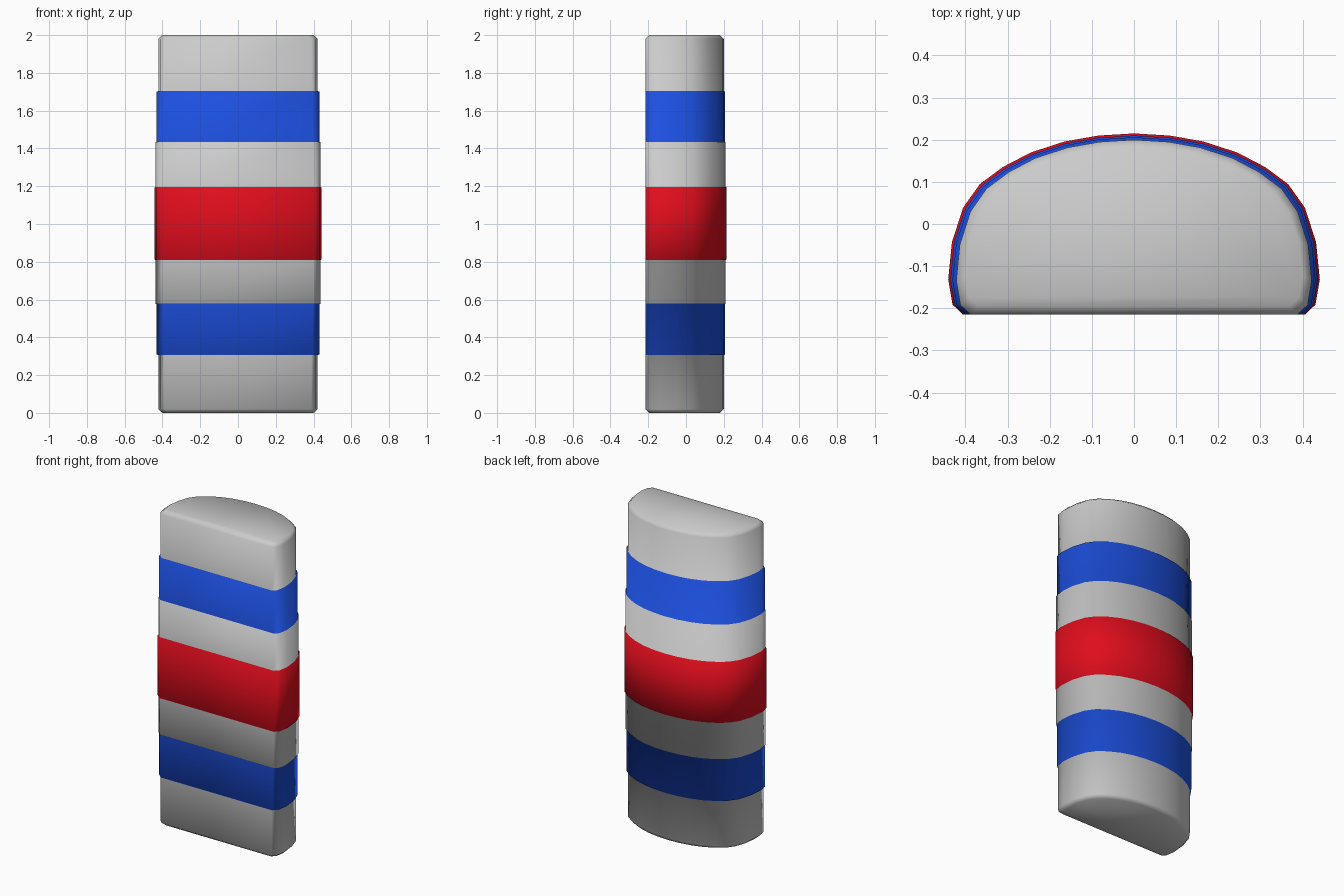
import bpy, bmesh

if "Cube" in bpy.data.objects:
    bpy.data.objects.remove(bpy.data.objects["Cube"])

# Half of the D-shaped cross-section at unit width and unit depth (0 = flat front, 1 = back)
HALF = [(0.92, 0.0), (0.977, 0.055), (1.0, 0.195), (0.98, 0.40), (0.92, 0.59), (0.83, 0.72),
        (0.705, 0.815), (0.555, 0.895), (0.375, 0.955), (0.193, 0.988)]
SECTION = HALF + [(0.0, 1.0)] + [(-x, y) for x, y in reversed(HALF)]

# Stacked segments: bottom z, top z, half width, back y, material slot
SEGMENTS = [(0.02, 0.306, 0.422, 0.200, 0),
            (0.310, 0.576, 0.431, 0.206, 1),
            (0.578, 0.809, 0.436, 0.210, 0),
            (0.812, 1.194, 0.441, 0.215, 2),
            (1.197, 1.434, 0.436, 0.210, 0),
            (1.436, 1.700, 0.431, 0.206, 1),
            (1.704, 1.98, 0.422, 0.200, 0)]
FRONT = -0.215


def material(name, color):
    m = bpy.data.materials.new(name)
    m.diffuse_color = color
    m.use_nodes = True
    m.node_tree.nodes["Principled BSDF"].inputs["Base Color"].default_value = m.diffuse_color
    return m


bm = bmesh.new()


def ring(z, w, front, back):
    return [bm.verts.new((x * w, front + y * (back - front), z)) for x, y in SECTION]


def bridge(a, b, slot):
    n = len(a)
    for i in range(n):
        j = (i + 1) % n
        bm.faces.new((a[i], a[j], b[j], b[i])).material_index = slot


# Bevelled foot
prev = ring(0.0, 0.40, FRONT + 0.02, 0.18)
bm.faces.new(list(reversed(prev)))
last_slot = 0

# Body and raised bands, joined by small ledges
for z0, z1, w, back, slot in SEGMENTS:
    low, high = ring(z0, w, FRONT, back), ring(z1, w, FRONT, back)
    bridge(prev, low, max(last_slot, slot))
    bridge(low, high, slot)
    prev, last_slot = high, slot

# Bevelled top
cap = ring(2.0, 0.40, FRONT + 0.02, 0.18)
bridge(prev, cap, 0)
bm.faces.new(cap)

bmesh.ops.recalc_face_normals(bm, faces=bm.faces)
for f in bm.faces:
    f.smooth = True
mesh = bpy.data.meshes.new("banded_half_round_post")
bm.to_mesh(mesh)
bm.free()

mesh.materials.append(None)
mesh.materials.append(material("blue", (0.012, 0.08, 0.75, 1)))
mesh.materials.append(material("red", (0.75, 0.004, 0.012, 1)))
bpy.context.collection.objects.link(bpy.data.objects.new("banded_half_round_post", mesh))
